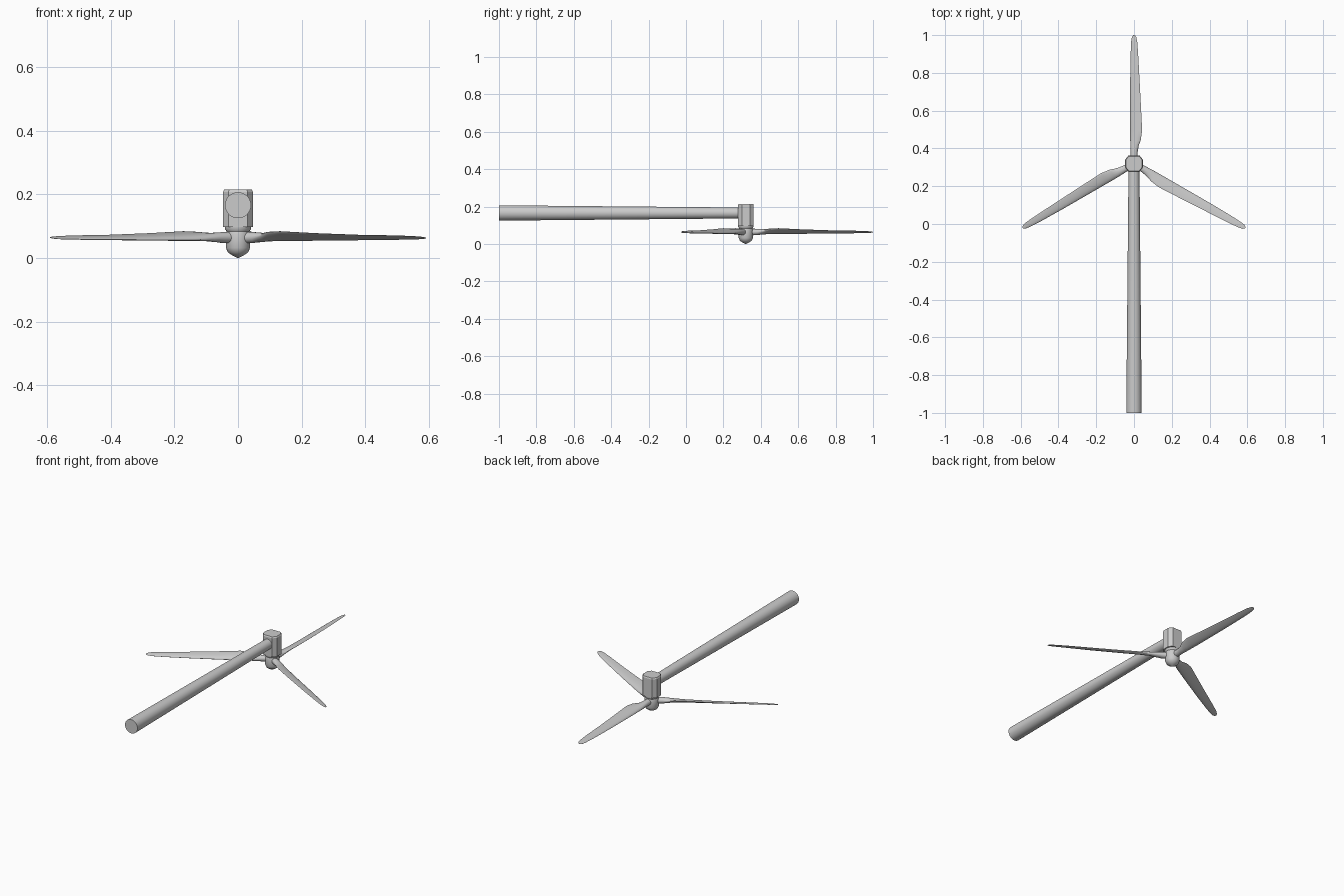
import bpy, bmesh, math
from mathutils import Matrix, Vector

if "Cube" in bpy.data.objects:
    bpy.data.objects.remove(bpy.data.objects["Cube"])

HUB = Vector((0, 0.32, 0))
BLADE_Z = 0.064


def loft(name, rings, angle=35, matrix=Matrix.Identity(4)):
    """Skin a list of equal-length closed rings and cap both ends."""
    bm = bmesh.new()
    loops = [[bm.verts.new(matrix @ Vector(p)) for p in ring] for ring in rings]
    n = len(loops[0])
    for a, b in zip(loops, loops[1:]):
        for i in range(n):
            j = (i + 1) % n
            bm.faces.new((a[i], a[j], b[j], b[i]))
    bm.faces.new(loops[0][::-1])
    bm.faces.new(loops[-1])
    bmesh.ops.recalc_face_normals(bm, faces=bm.faces)
    mesh = bpy.data.meshes.new(name)
    bm.to_mesh(mesh)
    bm.free()
    obj = bpy.data.objects.new(name, mesh)
    bpy.context.collection.objects.link(obj)
    bpy.ops.object.select_all(action='DESELECT')
    obj.select_set(True)
    bpy.context.view_layer.objects.active = obj
    bpy.ops.object.shade_smooth_by_angle(angle=math.radians(angle))
    return obj


def circle(r, n):
    return [(r * math.cos(2 * math.pi * i / n), r * math.sin(2 * math.pi * i / n))
            for i in range(n)]


# Tapered tower lying along y
loft("tower", [[(x, y, 0.166 + z) for x, z in circle(r, 32)]
               for y, r in ((-1, 0.041), (0.3, 0.029))])

# Eight-sided nacelle with a slightly bevelled back
corners = [(0.047, -0.021), (0.047, 0.021), (0.03, 0.042), (-0.03, 0.042),
           (-0.047, 0.021), (-0.047, -0.021), (-0.03, -0.042), (0.03, -0.042)]
loft("nacelle", [[(x * s, HUB.y + y * s, z) for x, y in corners]
                 for z, s in ((0.097, 1), (0.208, 1), (0.215, 0.92))], 20)

# Rotor hub with pointed nose and neck
hub_profile = [(0.001, 0), (0.019, 0.009), (0.032, 0.018), (0.038, 0.032),
               (0.039, 0.075), (0.036, 0.084), (0.041, 0.092), (0.041, 0.1)]
loft("hub", [[(x, HUB.y + y, z) for x, y in circle(r, 24)]
             for r, z in hub_profile])

# Blade stations: radius, leading x, trailing x, leading z, trailing z, half thickness
stations = [(0.02, -0.018, 0.018, 0, 0, 0.018),
            (0.06, -0.018, 0.019, -0.001, 0.002, 0.017),
            (0.095, -0.019, 0.025, -0.004, 0.008, 0.014),
            (0.125, -0.02, 0.036, -0.006, 0.017, 0.011),
            (0.175, -0.02, 0.043, -0.007, 0.02, 0.009),
            (0.3, -0.02, 0.037, -0.007, 0.014, 0.007),
            (0.45, -0.02, 0.029, -0.006, 0.009, 0.005),
            (0.58, -0.018, 0.022, -0.005, 0.007, 0.004),
            (0.645, -0.015, 0.017, -0.004, 0.005, 0.003),
            (0.67, -0.011, 0.012, -0.003, 0.003, 0.002),
            (0.68, -0.004, 0.005, -0.001, 0.001, 0.001)]


def section(r, x0, x1, z0, z1, t):
    axis = Vector((x1 - x0, 0, z1 - z0)) / 2
    mid = Vector(((x0 + x1) / 2, r, (z0 + z1) / 2))
    normal = Vector((-axis.z, 0, axis.x)).normalized() * t
    # Blend from round root to an aerofoil with a thin trailing edge
    thin = min(max((r - 0.06) / 0.08, 0), 1)
    return [mid + axis * c + normal * s * (1 - thin * 0.45 * (c + 0.3))
            for c, s in circle(1, 16)]


for k in range(3):
    place = (Matrix.Translation(HUB + Vector((0, 0, BLADE_Z)))
             @ Matrix.Rotation(k * math.tau / 3, 4, 'Z'))
    loft(f"blade_{k + 1}", [section(*s) for s in stations], 40, place)
